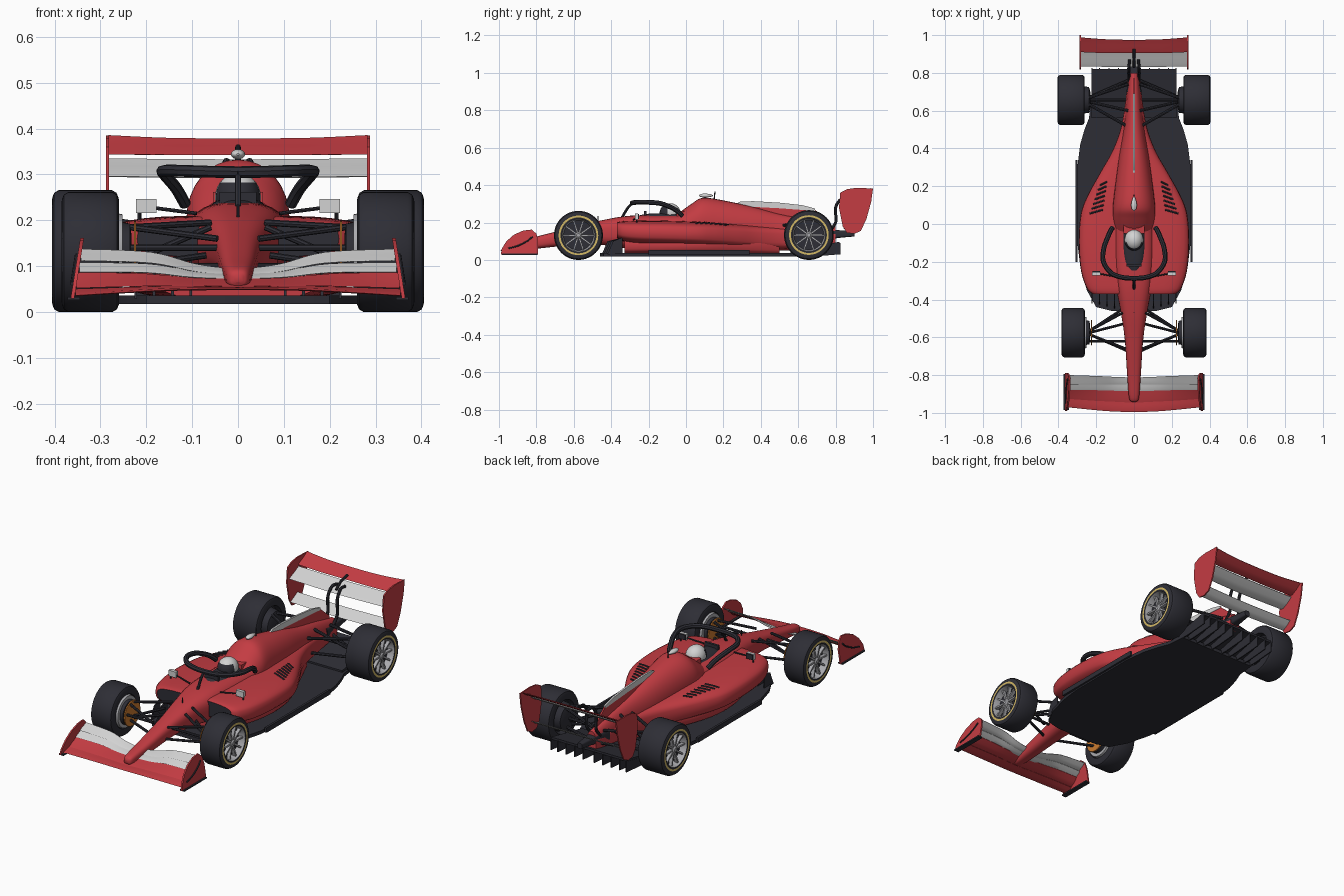
import bpy, math
from math import sin, cos, pi, copysign
from mathutils import Vector
from mathutils.bvhtree import BVHTree

if "Cube" in bpy.data.objects:
    bpy.data.objects.remove(bpy.data.objects["Cube"])


def material(name, *rgb):
    m = bpy.data.materials.new(name)
    m.use_nodes = True
    m.diffuse_color = (*rgb, 1)
    m.node_tree.nodes["Principled BSDF"].inputs["Base Color"].default_value = (*rgb, 1)
    return m


RED = material("red_paint", .55, .045, .055)
GREY = material("light_grey", .65, .65, .65)
DARK = material("dark_carbon", .027, .027, .036)
RIM = material("rim_grey", .4, .4, .42)
YELLOW = material("yellow_band", .65, .48, .13)
ORANGE = material("orange_brake", .6, .2, .03)
made = []


def finish(name, me, mirror):
    ob = bpy.data.objects.new(name, me)
    bpy.context.scene.collection.objects.link(ob)
    if mirror:
        ob.modifiers.new("Mirror", "MIRROR")
    made.append(ob)
    return ob


def loft(name, rings, mats, rule=None, mirror=False):
    """Skin a list of rings; rule(row, centre) picks the material."""
    n = len(rings[0])
    verts = [Vector(p) for r in rings for p in r]
    faces, idx = [], []
    mats = mats if isinstance(mats, list) else [mats]
    for i in range(len(rings) - 1):
        for j in range(n):
            k = (j + 1) % n
            f = (i*n + j, i*n + k, i*n + n + k, i*n + n + j)
            faces.append(f)
            idx.append(rule(i, sum((verts[v] for v in f), Vector()) / 4) if rule else 0)
    last = len(rings) - 1
    for row, cap in ((-1, range(n - 1, -1, -1)), (last, range(last*n, last*n + n))):
        faces.append(tuple(cap))
        idx.append(rule(row, Vector(verts[cap[0]])) if rule else 0)
    me = bpy.data.meshes.new(name)
    me.from_pydata(verts, [], faces)
    for m in mats:
        me.materials.append(m)
    me.polygons.foreach_set("material_index", idx)
    import bmesh
    bm = bmesh.new()
    bm.from_mesh(me)
    bmesh.ops.recalc_face_normals(bm, faces=bm.faces)
    bm.to_mesh(me)
    bm.free()
    return finish(name, me, mirror)


def smooth_rows(rows, n=5):
    """Catmull-Rom interpolation between rows of numbers."""
    out = []
    for i in range(len(rows) - 1):
        quad = [rows[max(i - 1, 0)], rows[i], rows[i + 1], rows[min(i + 2, len(rows) - 1)]]
        for s in range(n):
            t = s / n
            out.append([b + .5*t*(c - a + t*(2*a - 5*b + 4*c - d + t*(3*(b - c) + d - a)))
                        for a, b, c, d in zip(*quad)])
    return out + [list(rows[-1])]


def shell(name, rows, mats, power=2.5, rule=None, n=32):
    """Body of rounded sections: rows of y, half width, bottom, top."""
    rings = []
    for y, w, lo, hi in smooth_rows(rows):
        ring = []
        for k in range(n):
            c, s = cos(2*pi*k/n), sin(2*pi*k/n)
            ring.append((w*copysign(abs(c)**(2/power), c), y,
                         (lo + hi)/2 + (hi - lo)/2*copysign(abs(s)**(2/power), s)))
        rings.append(ring)
    return loft(name, rings, mats, rule)


def plate(name, pts, axis, a, b, mat, mirror=False):
    put = (lambda v, p: (v, *p)) if axis == "x" else (lambda v, p: (*p, v))
    return loft(name, [[put(v, p) for p in pts] for v in (a, b)], mat, mirror=mirror)


def box(name, x, y, z, mat, mirror=False):
    return plate(name, [(x[0], y[0]), (x[1], y[0]), (x[1], y[1]), (x[0], y[1])],
                 "z", z[0], z[1], mat, mirror)


def tube(name, pts, r, mat, mirror=False, bend=False):
    cu = bpy.data.curves.new(name, "CURVE")
    cu.dimensions, cu.bevel_depth, cu.bevel_resolution, cu.use_fill_caps = "3D", r, 2, True
    pts = smooth_rows(pts, 6) if bend else pts
    sp = cu.splines.new("POLY")
    sp.points.add(len(pts) - 1)
    for p, q in zip(sp.points, pts):
        p.co = (*q, 1)
    ob = bpy.data.objects.new(name, cu)
    me = bpy.data.meshes.new_from_object(ob)
    bpy.data.objects.remove(ob)
    me.materials.clear()
    me.materials.append(mat)
    return finish(name, me, mirror)


def blade(name, rows, mat, thick=.006):
    """Wing element across the car: rows of x, front y, front z, rear y, rear z."""
    full = [[-r[0], *r[1:]] for r in reversed(rows) if r[0] > 0] + rows
    rings = []
    for x, y0, z0, y1, z1 in smooth_rows(full):
        mid = lambda t, up: (x, y0 + t*(y1 - y0), z0 + (z1 - z0)*t**1.4 + up*thick/2)
        rings.append([mid(0, 0), mid(.2, 1), mid(.6, .8), mid(1, .2),
                      mid(1, -.2), mid(.6, -.8), mid(.2, -1)])
    return loft(name, rings, mat)


def lathe(name, x, y, z, prof, mats, rule=None, n=40):
    rings = [[(x + dx, y + r*cos(2*pi*k/n), z + r*sin(2*pi*k/n)) for k in range(n)]
             for dx, r in prof]
    return loft(name, rings, mats, rule, mirror=True)


# Main bodywork
shell("chassis", [(-.942, .01, .064, .082), (-.92, .026, .052, .098), (-.8, .036, .06, .125),
                  (-.6, .05, .08, .175), (-.45, .073, .08, .212), (-.3, .1, .06, .236),
                  (-.1, .112, .05, .24), (.1, .1, .05, .24)], RED, 2.8)
shell("engine_cover", [(-.04, .1, .08, .25), (.03, .11, .08, .3), (.09, .112, .07, .332),
                       (.2, .1, .06, .318), (.35, .08, .05, .285), (.5, .055, .05, .245),
                       (.65, .04, .06, .215), (.8, .025, .1, .18)], RED, 2.1)
pods = shell("sidepods", [(-.37, .22, .12, .2), (-.34, .25, .1, .207), (-.25, .28, .086, .21),
                          (-.1, .292, .08, .21), (.05, .282, .075, .205), (.15, .246, .07, .2),
                          (.27, .18, .065, .19), (.4, .108, .06, .18), (.55, .06, .06, .17),
                          (.8, .028, .08, .15)], [RED, DARK], 3.6,
             lambda i, c: int(i < 0))
shell("undercut", [(-.33, .17, .03, .13), (-.1, .235, .03, .13), (.1, .23, .03, .13),
                   (.3, .15, .03, .12), (.5, .06, .03, .12)], RED, 4)
tree = BVHTree.FromPolygons([v.co for v in pods.data.vertices],
                            [p.vertices[:] for p in pods.data.polygons])
for i in range(7):
    y = .075 + .025*i
    pts = []
    for k in range(5):
        x = .165 - .004*i + (.07 - .005*i)*k/4
        hit = tree.ray_cast(Vector((x, y - .02*k/4, 1)), Vector((0, 0, -1)))[0]
        pts.append(hit)
    tube("cooling_slot", pts, .005, DARK, True)

# Spine fin
plate("fin_base", [(.25, .27), (.4, .292), (.69, .268), (.77, .2), (.77, .15), (.3, .2)],
      "x", -.004, .004, RED)
plate("fin_top", [(.255, .295), (.29, .312), (.36, .314), (.5, .306), (.62, .293), (.69, .275),
                  (.69, .262), (.5, .276), (.35, .284)], "x", -.005, .005, GREY)

# Cockpit, helmet and head guard
shell("cockpit_opening", [(-.25, .03, .15, .238), (-.2, .055, .15, .247), (-.1, .065, .15, .25),
                          (-.02, .06, .15, .25)], DARK, 3)
box("steering_wheel", (-.04, .04), (-.225, -.212), (.225, .262), DARK)
N = 24
loft("helmet", [[(.05*sin(pi*i/N)*cos(2*pi*k/N), -.085 + .056*sin(pi*i/N)*sin(2*pi*k/N),
                  .25 - .053*cos(pi*i/N)) for k in range(N)] for i in range(1, N)],
     [GREY, DARK], lambda i, c: int(c.y < -.095 and .235 < c.z < .28))
box("headrest", (-.055, .055), (-.05, .02), (.23, .262), RED)
tube("head_guard_ring", [(.115, -.02, .235), (.135, -.06, .27), (.16, -.13, .3), (.162, -.2, .308),
                         (.12, -.26, .308), (.06, -.283, .306), (0, -.288, .305)],
     .013, DARK, True, True)
tube("head_guard_strut", [(0, -.285, .302), (0, -.31, .28), (0, -.345, .222)], .007, DARK, bend=True)

# Roof camera and sensors
shell("roof_camera", [(.07, .003, .342, .346), (.08, .012, .336, .352), (.105, .015, .333, .355),
                      (.135, .008, .338, .35), (.145, .002, .342, .346)], GREY, 2)
tube("camera_stem", [(0, .1, .32), (0, .1, .34)], .006, DARK)
tube("antenna", [(0, .15, .32), (0, .155, .365)], .003, DARK)
tube("nose_sensor", [(0, -.47, .2), (0, -.47, .235)], .003, DARK)

# Mirrors
box("mirror", (.178, .222), (-.272, -.256), (.216, .247), GREY, True)
box("mirror_glass", (.18, .22), (-.256, -.25), (.218, .245), DARK, True)
tube("mirror_stem", [(.09, -.28, .215), (.19, -.262, .228)], .004, DARK, True)
tube("mirror_post", [(.215, -.262, .19), (.215, -.262, .22)], .004, DARK, True)

# Floor, fences and diffuser
half = [(.12, -.46), (.2, -.44), (.25, -.35), (.285, -.22), (.3, -.1), (.3, .3), (.285, .42),
        (.262, .5), (.238, .56), (.228, .66)]
plate("floor", half + [(-x, y) for x, y in reversed(half)], "z", .018, .036, DARK)
box("floor_edge", (.298, .31), (-.2, .34), (.026, .052), DARK, True)
for x in (.1, .14, .18, .22):
    plate("inlet_fence", [(-.45 + .25*(x - .1), .03), (-.34, .03), (-.34, .12), (-.42 + .25*(x - .1), .1)],
          "x", x, x + .006, DARK, True)
plate("diffuser_roof", [(.56, .025), (.82, .085), (.82, .097), (.56, .045)],
      "x", -.225, .225, DARK)
for x in (.03, .08, .13, .18, .22):
    plate("diffuser_strake", [(.55, .022), (.7, .02), (.825, .03), (.825, .09), (.6, .04)],
          "x", x, x + .006, DARK, True)
shell("rear_crash_box", [(.7, .04, .09, .17), (.8, .026, .115, .16), (.9, .014, .125, .155)],
      DARK, 4)

# Front wing
blade("front_wing_main", [(0, -.995, .05, -.935, .055), (.15, -.99, .048, -.93, .056),
                          (.355, -.97, .036, -.92, .05)], RED)
blade("front_wing_lower_flap", [(0, -.945, .056, -.87, .075), (.12, -.94, .057, -.87, .077),
                                (.22, -.935, .056, -.87, .084), (.352, -.925, .052, -.87, .086)], RED)
blade("front_wing_middle_flap", [(0, -.885, .073, -.842, .084), (.1, -.883, .076, -.842, .09),
                                 (.2, -.88, .086, -.842, .105), (.346, -.88, .087, -.842, .107)], GREY)
blade("front_wing_upper_flap", [(0, -.85, .082, -.812, .095), (.09, -.85, .088, -.81, .104),
                                (.19, -.85, .107, -.805, .13), (.342, -.85, .112, -.8, .137)], GREY)
side = [(-.99, .03), (-.985, .06), (-.96, .1), (-.92, .135), (-.87, .157), (-.825, .162),
        (-.8, .14), (-.79, .1), (-.79, .03)]
loft("front_wing_endplate", [[(.363 + o - .16*(z - .03), y, z) for y, z in side]
                             for o in (-.006, .002)], RED, mirror=True)
box("front_wing_footplate", (.345, .372), (-.985, -.795), (.026, .033), DARK, True)
tube("endplate_slit", [(.362, -.95, .062), (.36, -.9, .075), (.356, -.85, .1), (.352, -.82, .125)],
     .004, DARK, True, True)

# Rear wing
blade("rear_wing_flap", [(0, .905, .343, .975, .378), (.15, .905, .343, .978, .379),
                         (.283, .91, .344, .988, .385)], RED, .009)
blade("rear_wing_main", [(0, .83, .293, .912, .332), (.283, .835, .296, .915, .334)], GREY, .011)
blade("rear_beam_wing", [(0, .84, .165, .9, .198), (.283, .845, .168, .905, .2)], GREY, .009)
plate("rear_wing_endplate", [(.825, .36), (.86, .378), (.91, .385), (1, .382), (.99, .31), (.965, .22),
                             (.935, .155), (.9, .14), (.86, .145), (.838, .18), (.818, .28)],
      "x", .281, .288, RED, True)
tube("rear_wing_mount", [(.026, .76, .15), (.028, .8, .2), (.028, .8, .28), (.026, .83, .325),
                         (.024, .87, .325)], .008, DARK, True, True)
tube("flap_actuator", [(0, .83, .315), (0, .87, .345), (0, .925, .358)], .007, DARK)


# Wheels
def wheel(name, x, y, r, h):
    prof = [(-h + .03, .01), (-h + .025, .082), (-h, .088), (-h, r - .016), (-h + .004, r - .006),
            (-h + .014, r), (h - .014, r), (h - .004, r - .006), (h, r - .016), (h + .001, .106),
            (h + .001, .096), (h, .088), (h - .008, .085), (h - .035, .08), (h - .036, .01)]
    bands = {9: 1, 11: 2, 12: 2}
    lathe(name + "_tyre", x, y, r, prof, [DARK, YELLOW, RIM],
          lambda i, c: bands.get(i, 0), 48)
    lathe(name + "_hub", x, y, r, [(h - .04, .02), (h - .012, .018), (h - .006, .01)], RIM, n=20)
    for k in range(10):
        a = 2*pi*k/10
        d, t = Vector((0, cos(a), sin(a))), Vector((0, -sin(a), cos(a)))
        mid = Vector((x + h, y, r))
        ends = [(.012, .005, -.012), (.083, .004, -.01)]
        loft(name + "_spoke", [[mid + d*q + t*(s*w) + Vector((o + e, 0, 0))
                                for s, e in ((-1, 0), (1, 0), (1, -.018), (-1, -.018))]
                               for q, w, o in ends], RIM, mirror=True)


wheel("front_wheel", .322, -.575, .131, .062)
wheel("rear_wheel", .333, .657, .133, .072)
lathe("front_brake_drum", .25, -.575, .131, [(-.018, .035), (-.014, .062), (.03, .07)], DARK)
lathe("front_brake_ring", .232, -.575, .131, [(-.01, .05), (-.01, .066), (-.005, .068), (-.005, .05)],
      ORANGE)
lathe("front_rim_lip", .25, -.575, .131, [(.002, .07), (.002, .082), (.016, .085)], RIM)
lathe("rear_brake_drum", .25, .657, .133, [(-.02, .04), (-.012, .068), (.04, .075)], DARK)

# Suspension arms
for a, b in (((.06, -.47, .195), (.235, -.565, .185)), ((.045, -.66, .16), (.235, -.585, .185)),
             ((.06, -.45, .125), (.235, -.565, .1)), ((.04, -.67, .1), (.235, -.585, .1)),
             ((.06, -.53, .185), (.235, -.575, .11)), ((.045, -.62, .14), (.235, -.62, .14))):
    tube("front_suspension_arm", [a, b], .007, DARK, True)
for a, b in (((.04, .52, .185), (.25, .64, .19)), ((.03, .74, .17), (.25, .665, .19)),
             ((.04, .52, .11), (.25, .64, .09)), ((.03, .76, .11), (.25, .665, .09)),
             ((.03, .6, .2), (.25, .65, .11)), ((.03, .657, .133), (.25, .657, .133))):
    tube("rear_suspension_arm", [a, b], .008, DARK, True)

# Smooth shading with sharp edges kept
bpy.ops.object.select_all(action="DESELECT")
for ob in made:
    ob.select_set(True)
bpy.context.view_layer.objects.active = made[0]
bpy.ops.object.shade_smooth_by_angle(angle=math.radians(35))
